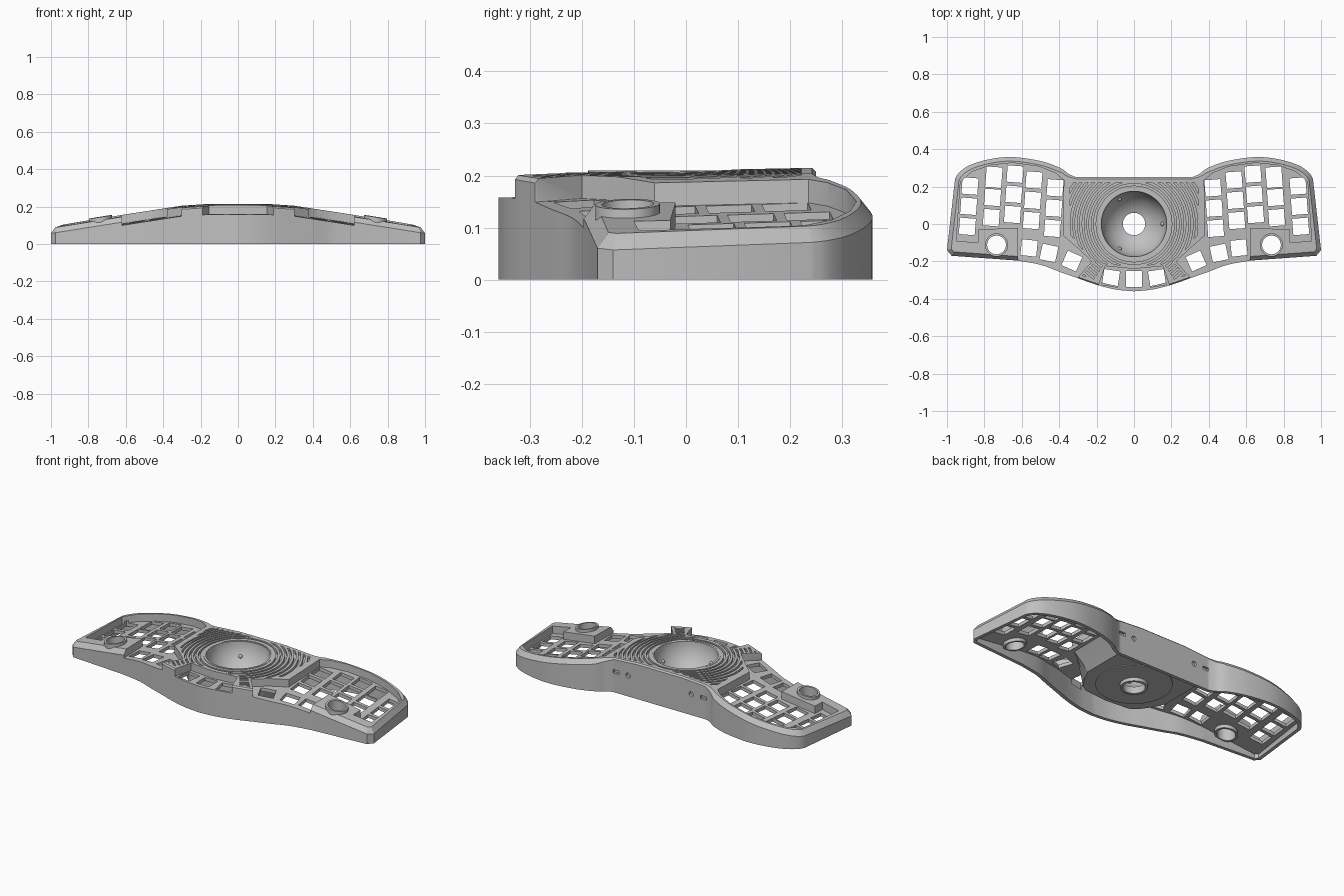
import bpy, bmesh, math
from mathutils import Matrix, Vector

if "Cube" in bpy.data.objects:
    bpy.data.objects.remove(bpy.data.objects["Cube"], do_unlink=True)

grey = bpy.data.materials.new("plain grey")
grey.use_nodes = True
grey.diffuse_color = (0.53, 0.53, 0.53, 1)
grey.node_tree.nodes["Principled BSDF"].inputs["Base Color"].default_value = grey.diffuse_color


# Height of the case top: flat in the middle, sloping down along the wings
def top(x, y):
    x = abs(x)
    z = 0.21 if x < 0.15 else 0.21 - (x - 0.15) / 15 if x < 0.3 else 0.2 - 0.16 * (x - 0.3)
    return z + 0.02 * y


# Chamfer strength: slight in the middle, full along the wings
def chamfer(x):
    return 0.3 + 0.7 * max(0, min(1, (abs(x) - 0.3) / 0.1))


def below(d):
    return lambda x, y: top(x, y) - d


def at(z):
    return lambda x, y: z


def mirror(pts):
    return [(-x, y) for x, y in reversed(pts)]


def whole(half):
    return half + [(x, y) for x, y in mirror(half) if x < -1e-6]


def spline(p, n=4):
    out = []
    for i in range(len(p) - 1):
        a, b, c, d = (Vector(p[max(0, min(len(p) - 1, i + k))]) for k in (-1, 0, 1, 2))
        for j in range(n):
            t = j / n
            v = b + (c - a) * t / 2 + (a - 2.5 * b + 2 * c - d / 2) * t * t \
                + (1.5 * b - a / 2 - 1.5 * c + d / 2) * t ** 3
            out.append((v.x, v.y))
    return out + [p[-1]]


def inset(pts, width):
    out = []
    for i, p in enumerate(pts):
        p = Vector(p)
        a = (p - Vector(pts[i - 1])).normalized()
        b = (Vector(pts[(i + 1) % len(pts)]) - p).normalized()
        n = Vector((-a.y - b.y, a.x + b.x)).normalized()
        q = p + n * width(p.x) / max(0.5, n.dot(Vector((-a.y, a.x))))
        out.append((q.x, q.y))
    return out


def circle(cx, cy, r, n=40):
    return [(cx + r * math.cos(k * math.tau / n), cy + r * math.sin(k * math.tau / n)) for k in range(n)]


def square(cx, cy, w, h, deg):
    c, s = math.cos(math.radians(deg)), math.sin(math.radians(deg))
    corners = [(-w / 2, -h / 2), (w / 2, -h / 2), (w / 2, h / 2), (-w / 2, h / 2)]
    return [(cx + u * c - v * s, cy + u * s + v * c) for u, v in corners]


def finish(name, bm):
    # Face the closed volume outwards
    bm.normal_update()
    bmesh.ops.recalc_face_normals(bm, faces=bm.faces[:])
    if bm.calc_volume(signed=True) < 0:
        bmesh.ops.reverse_faces(bm, faces=bm.faces[:])
    me = bpy.data.meshes.new(name)
    bm.to_mesh(me)
    bm.free()
    me.materials.append(grey)
    ob = bpy.data.objects.new(name, me)
    bpy.context.scene.collection.objects.link(ob)
    return ob


# Stacked outlines joined into closed solids, each level following its height function
def solid(name, stacks, zs):
    bm = bmesh.new()
    for rings in stacks:
        rows = [[bm.verts.new((x, y, k)) for x, y in r] for k, r in enumerate(rings)]
        caps = [bm.faces.new(rows[0][::-1]), bm.faces.new(rows[-1])]
        for lo, hi in zip(rows, rows[1:]):
            for i in range(len(lo)):
                bm.faces.new((lo[i - 1], lo[i], hi[i], hi[i - 1]))
        bm.normal_update()
        bmesh.ops.triangulate(bm, faces=caps)
    for x in (-0.3, -0.15, 0.15, 0.3):
        bmesh.ops.bisect_plane(bm, geom=bm.verts[:] + bm.edges[:] + bm.faces[:], dist=1e-5,
                               plane_co=(x, 0, 0), plane_no=(1, 0, 0))
    for v in bm.verts:
        k = max(0, min(int(v.co.z), len(zs) - 2))
        f = v.co.z - k
        v.co.z = zs[k](v.co.x, v.co.y) * (1 - f) + zs[k + 1](v.co.x, v.co.y) * f
    return finish(name, bm)


def prism(name, polys, lo, hi):
    return solid(name, [[p, p] for p in polys], [lo, hi])


# Closed profiles turned around the centre
def lathe(name, profiles, n=72):
    bm = bmesh.new()
    for prof in profiles:
        rows = [[bm.verts.new((r * math.cos(k * math.tau / n), r * math.sin(k * math.tau / n), z))
                 for r, z in prof] for k in range(n)]
        for k in range(n):
            a, b = rows[k - 1], rows[k]
            for i in range(len(prof)):
                bm.faces.new((a[i - 1], a[i], b[i], b[i - 1]))
    return finish(name, bm)


def carve(ob, cutter, op="DIFFERENCE", keep=False):
    m = ob.modifiers.new("cut", "BOOLEAN")
    m.operation, m.object, m.solver = op, cutter, "EXACT"
    bpy.context.view_layer.update()
    me = bpy.data.meshes.new_from_object(ob.evaluated_get(bpy.context.evaluated_depsgraph_get()))
    ob.modifiers.clear()
    ob.data = me
    if not keep:
        bpy.data.objects.remove(cutter, do_unlink=True)


# Hollow case with a chamfered top edge
front = spline([(0, -0.36), (0.1, -0.35), (0.2, -0.325), (0.3, -0.29), (0.4, -0.255),
                (0.5, -0.218), (0.63, -0.195)])
back = spline([(0.957, 0.24), (0.935, 0.275), (0.877, 0.315), (0.77, 0.347), (0.65, 0.358),
               (0.5, 0.337), (0.395, 0.3), (0.35, 0.268), (0.31, 0.25)])
outline = whole(front + [(0.975, -0.17), (1, -0.14)] + back)
case = solid("case", [[outline, outline, inset(outline, lambda x: 0.022 * chamfer(x))]],
             [at(0), lambda x, y: top(x, y) - 0.028 * chamfer(x), below(0)])
inner = inset(outline, lambda x: 0.02)
carve(case, prism("cavity", [inner], at(-0.1), below(0.065)))

# Sunken key areas of the wings and the middle front
wing = [(0.33, -0.4), (0.62, -0.4), (0.62, -0.02), (0.835, -0.03), (0.835, -0.1), (0.95, -0.09),
        (0.928, 0.225), (0.865, 0.28), (0.765, 0.315), (0.65, 0.327), (0.51, 0.308), (0.42, 0.272),
        (0.375, 0.235), (0.38, -0.06), (0.3, -0.13), (0.225, -0.2), (0.3, -0.285)]
thumb = whole([(0, -0.45), (0.21, -0.45), (0.19, -0.33), (0.155, -0.225), (0, -0.24)])
carve(case, prism("recess", [wing, mirror(wing), thumb], below(0.045), at(0.4)))

# Key holes: three in each column, then the lower arc
keys = []
for x, y in ((0.877, 0.203), (0.749, 0.25), (0.636, 0.267), (0.535, 0.235), (0.422, 0.193)):
    for row in range(3):
        tall = 0.11 if (x, row) == (0.749, 0) else 0.088
        keys.append(square(x + 0.007 * row, y - 0.108 * row, 0.085, tall, 4.4))
keys += [square(0.561, -0.128, 0.085, 0.085, 6), square(0.455, -0.155, 0.085, 0.085, 12),
         square(0.332, -0.198, 0.085, 0.085, 24), square(0.123, -0.289, 0.085, 0.085, 9)]
keys += [mirror(k) for k in keys] + [square(0, -0.294, 0.085, 0.085, 0)]
carve(case, prism("key_holes", keys, below(0.09), below(0.03)))

# Concentric grooves around the bowl, kept inside the raised deck
grooves = lathe("grooves", [[(r, 0), (r + 0.011, 0), (r + 0.011, 0.3), (r, 0.3)]
                            for r in (0.205 + 0.025 * k for k in range(8))])
for v in grooves.data.vertices:
    if v.co.z < 0.1:
        v.co.z = top(v.co.x, v.co.y) - 0.016
deck = whole([(0, -0.225), (0.16, -0.212), (0.215, -0.295), (0.275, -0.275), (0.205, -0.2),
              (0.285, -0.125), (0.34, -0.055), (0.345, 0.222)])
carve(grooves, prism("deck_area", [deck], at(0.1), at(0.25)), "INTERSECT")
carve(case, grooves)

# Solid body under the deck, its flanks sloping in towards the base
wide = whole([(0, -0.235), (0.15, -0.222), (0.2, -0.195), (0.29, -0.125), (0.37, -0.06), (0.365, 0.235)])
narrow = whole([(0, -0.235), (0.15, -0.222), (0.19, -0.195), (0.24, -0.125), (0.27, -0.06), (0.27, 0.235)])
body = solid("centre_body", [[narrow, wide]], [at(0.035), below(0.06)])

# Bowl for the ball, with a drain tube and three bearings
opening = prism("bowl_opening", [circle(0, 0, 0.182, 72)], at(-0.1), at(0.3))
carve(case, opening, keep=True)
carve(body, opening)
R, start = 0.175, math.asin(0.06 / 0.175)
arc = [(R * math.sin(a), 0.215 - R * math.cos(a))
       for a in (start + (1.54 - start) * k / 12 for k in range(13))]
bowl = lathe("bowl", [[(0.06, 0.01)] + arc + [(0.188, 0.21), (0.188, 0.17), (0.206, 0.16), (0.206, 0.03),
                                              (0.075, 0.03), (0.075, 0.01)]])
bm = bmesh.new()
for k in range(3):
    a = k * math.tau / 3
    bmesh.ops.create_uvsphere(bm, u_segments=16, v_segments=8, radius=0.011, matrix=Matrix.Translation(
        (0.153 * math.cos(a), 0.153 * math.sin(a), 0.13)))
bearings = finish("bearings", bm)

# Dial collars on the wing blocks
sides = (0.735, -0.735)
collars = prism("dial_collars", [circle(x, -0.112, 0.062) for x in sides], below(0.085), below(-0.017))
dials = prism("dial_holes", [circle(x, -0.112, 0.05) for x in sides], at(-0.1), at(0.4))
carve(case, dials, keep=True)
carve(collars, dials)

# Sockets through the back wall
sockets = [square(s * 0.29, 0.25, 0.04, 0.1, 0) for s in (1, -1)]
carve(case, prism("slots", sockets, at(0.115), at(0.135)))
bm = bmesh.new()
for s in (1, -1):
    bmesh.ops.create_cone(bm, cap_ends=True, segments=20, radius1=0.015, radius2=0.015, depth=0.1,
                          matrix=Matrix.Translation((s * 0.21, 0.25, 0.125)) @ Matrix.Rotation(math.pi / 2, 4, "X"))
carve(case, finish("round_sockets", bm))

for ob in (case, body, bowl, bearings, collars):
    bpy.ops.object.select_all(action="DESELECT")
    ob.select_set(True)
    bpy.context.view_layer.objects.active = ob
    bpy.ops.object.shade_smooth_by_angle(angle=math.radians(30))
